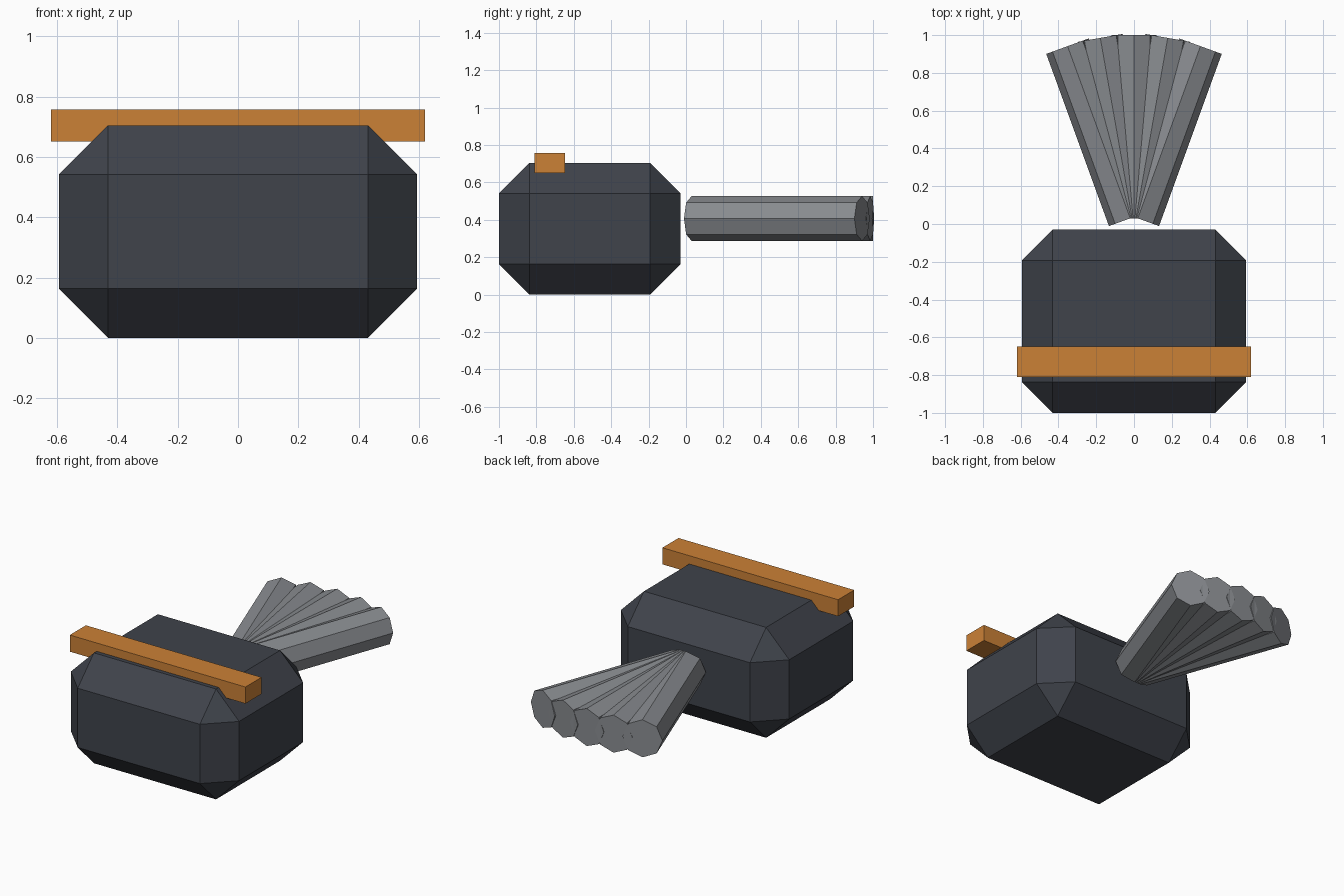
import bpy
from math import radians, sin, cos
from mathutils import Matrix, Vector

cube = bpy.data.objects.get("Cube")
if cube:
    bpy.data.objects.remove(cube, do_unlink=True)


def material(name, rgb):
    mat = bpy.data.materials.new(name)
    mat.use_nodes = True
    mat.diffuse_color = (*rgb, 1)
    mat.node_tree.nodes["Principled BSDF"].inputs["Base Color"].default_value = (*rgb, 1)
    return mat


def box(name, low, high, mat):
    low, high = Vector(low), Vector(high)
    bpy.ops.mesh.primitive_cube_add(size=1)
    obj = bpy.context.object
    obj.name = name
    size = high - low
    obj.data.transform(Matrix.Translation((low + high) / 2) @ Matrix.Diagonal((*size, 1)))
    obj.data.materials.append(mat)
    return obj


charcoal = material("charcoal", (0.05, 0.056, 0.070))
steel = material("steel grey", (0.25, 0.262, 0.28))
orange = material("orange", (0.60, 0.22, 0.037))

# Chamfered main body
body = box("body", (-0.594, -1.0, 0), (0.594, -0.029, 0.704), charcoal)
bevel = body.modifiers.new("chamfer", 'BEVEL')
bevel.width = 0.163
bevel.segments = 1

# Crossbar sunk into the top
box("crossbar", (-0.62, -0.81, 0.651), (0.62, -0.648, 0.757), orange)

# Fan of overlapping eight-sided rods behind the body
length, radius = 0.97, 0.12
for i in range(-2, 3):
    angle = radians(10 * i)
    direction = Vector((sin(angle), cos(angle), 0))
    start = Vector((0.01 * i, 0.03, 0.407))
    bpy.ops.mesh.primitive_cylinder_add(
        vertices=8, radius=radius, depth=length,
        location=start + direction * length / 2,
        rotation=(radians(-90), 0, -angle))
    rod = bpy.context.object
    rod.name = f"fan_rod_{i + 3}"
    rod.data.materials.append(steel)
